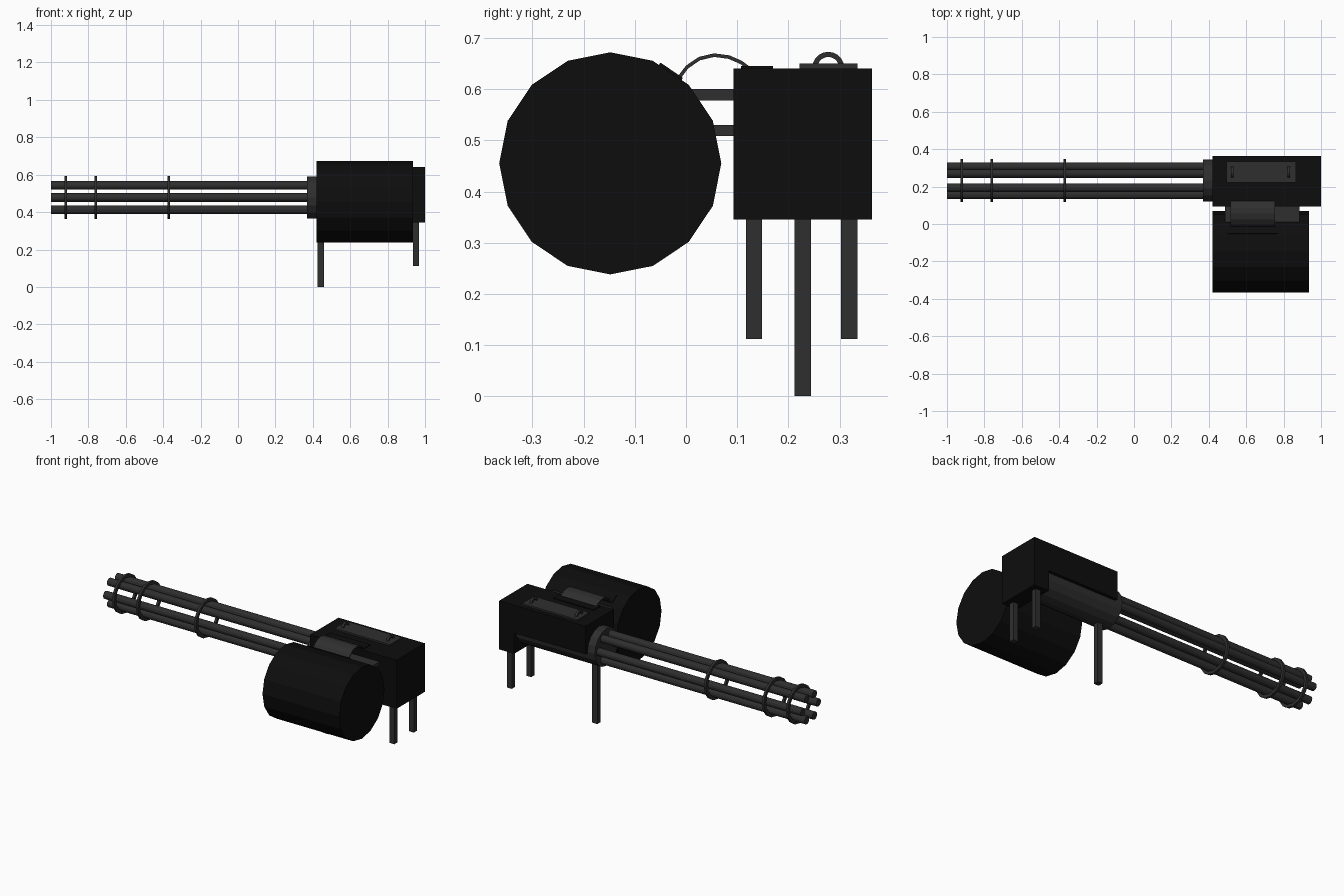
import bpy, bmesh, math
from mathutils import Vector

cube = bpy.data.objects.get("Cube")
if cube:
    bpy.data.objects.remove(cube, do_unlink=True)


def material(name, value):
    m = bpy.data.materials.new(name)
    m.use_nodes = True
    colour = (value, value, value, 1)
    m.diffuse_color = colour
    m.node_tree.nodes["Principled BSDF"].inputs["Base Color"].default_value = colour
    return m


BLACK = material("black", 0.004)
GREY = material("dark grey", 0.028)


def prism(name, outline, a, b, mat, axis="x"):
    """Extrude an outline (y,z for axis x; x,z for axis y) from a to b."""
    def place(p, t):
        return (t, p[0], p[1]) if axis == "x" else (p[0], t, p[1])
    bm = bmesh.new()
    lo = [bm.verts.new(place(p, a)) for p in outline]
    hi = [bm.verts.new(place(p, b)) for p in outline]
    n = len(outline)
    bm.faces.new(lo)
    bm.faces.new(hi)
    for i in range(n):
        j = (i + 1) % n
        bm.faces.new((lo[i], lo[j], hi[j], hi[i]))
    bmesh.ops.recalc_face_normals(bm, faces=bm.faces)
    mesh = bpy.data.meshes.new(name)
    bm.to_mesh(mesh)
    bm.free()
    mesh.materials.append(mat)
    ob = bpy.data.objects.new(name, mesh)
    bpy.context.collection.objects.link(ob)
    return ob


def box(name, x, y, z, mat):
    return prism(name, [(y[0], z[0]), (y[1], z[0]), (y[1], z[1]), (y[0], z[1])], *x, mat)


def arc(cy, cz, r, n, start=0.0, sweep=math.tau):
    steps = n if sweep == math.tau else n - 1
    return [(cy + r * math.cos(start + sweep * i / steps),
             cz + r * math.sin(start + sweep * i / steps)) for i in range(n)]


def hoop(name, x, y, z, outer, inner, width, sides):
    """Flat band around the x axis."""
    bm = bmesh.new()
    loops = [[bm.verts.new((x + dx, *p)) for p in arc(y, z, r, sides)]
             for r, dx in ((outer, -width / 2), (outer, width / 2),
                           (inner, width / 2), (inner, -width / 2))]
    for k in range(4):
        a, b = loops[k], loops[(k + 1) % 4]
        for i in range(sides):
            j = (i + 1) % sides
            bm.faces.new((a[i], a[j], b[j], b[i]))
    bmesh.ops.recalc_face_normals(bm, faces=bm.faces)
    mesh = bpy.data.meshes.new(name)
    bm.to_mesh(mesh)
    bm.free()
    mesh.materials.append(GREY)
    ob = bpy.data.objects.new(name, mesh)
    bpy.context.collection.objects.link(ob)


AY, AZ = 0.232, 0.478   # barrel axis

# Drum
prism("drum", arc(-0.148, 0.455, 0.217, 16), 0.42, 0.935, BLACK)

# Stepped receiver with a tall rear block
prism("receiver", [(0.42, 0.47), (0.9, 0.47), (0.9, 0.345), (1, 0.345), (1, 0.64), (0.42, 0.64)],
      0.093, 0.363, BLACK, "y")

# Round housing and barrel cluster
prism("housing", arc(AY, AZ, 0.113, 16), 0.37, 0.91, GREY)
for i, (y, z) in enumerate(arc(AY, AZ, 0.075, 6)):
    prism(f"barrel_{i + 1}", arc(y, z, 0.023, 12), -1, 0.38, GREY)
for i, x in enumerate((-0.92, -0.76, -0.37)):
    hoop(f"barrel_band_{i + 1}", x, AY, AZ, 0.115, 0.096, 0.014, 16)

# Legs
box("front_leg", (0.425, 0.459), (0.212, 0.244), (0, 0.4), GREY)
for side, y in (("right", 0.117), ("left", 0.303)):
    box(f"rear_leg_{side}", (0.935, 0.968), (y, y + 0.032), (0.112, 0.36), GREY)

# Plates joining drum to receiver
for name, z in (("upper", 0.578), ("lower", 0.508)):
    box(f"{name}_bracket", (0.487, 0.885), (-0.03, 0.1), (z, z + 0.022), GREY)

# Arched feed belt and its end clips
path = [(-0.022, 0.617), (0, 0.646), (0.025, 0.663), (0.055, 0.67),
        (0.085, 0.666), (0.11, 0.655), (0.132, 0.638)]
centre = Vector((0.055, 0.57))
inner = [tuple(Vector(p) - (Vector(p) - centre).normalized() * 0.007) for p in path]
prism("feed_belt", path + inner[::-1], 0.515, 0.755, GREY)
prism("drum_clip", [(-0.05, 0.652), (-0.006, 0.622), (-0.012, 0.612), (-0.056, 0.642)],
      0.5, 0.77, BLACK)
box("receiver_clip", (0.5, 0.77), (0.107, 0.17), (0.635, 0.645), BLACK)

# Top plate with two small loops
box("top_plate", (0.495, 0.865), (0.222, 0.335), (0.635, 0.65), GREY)
for name, x in (("front", 0.525), ("rear", 0.828)):
    loop = (arc(0.278, 0.642, 0.031, 11, 0, math.pi)
            + arc(0.278, 0.642, 0.021, 11, math.pi, -math.pi))
    prism(f"{name}_loop", loop, x - 0.007, x + 0.007, GREY)
